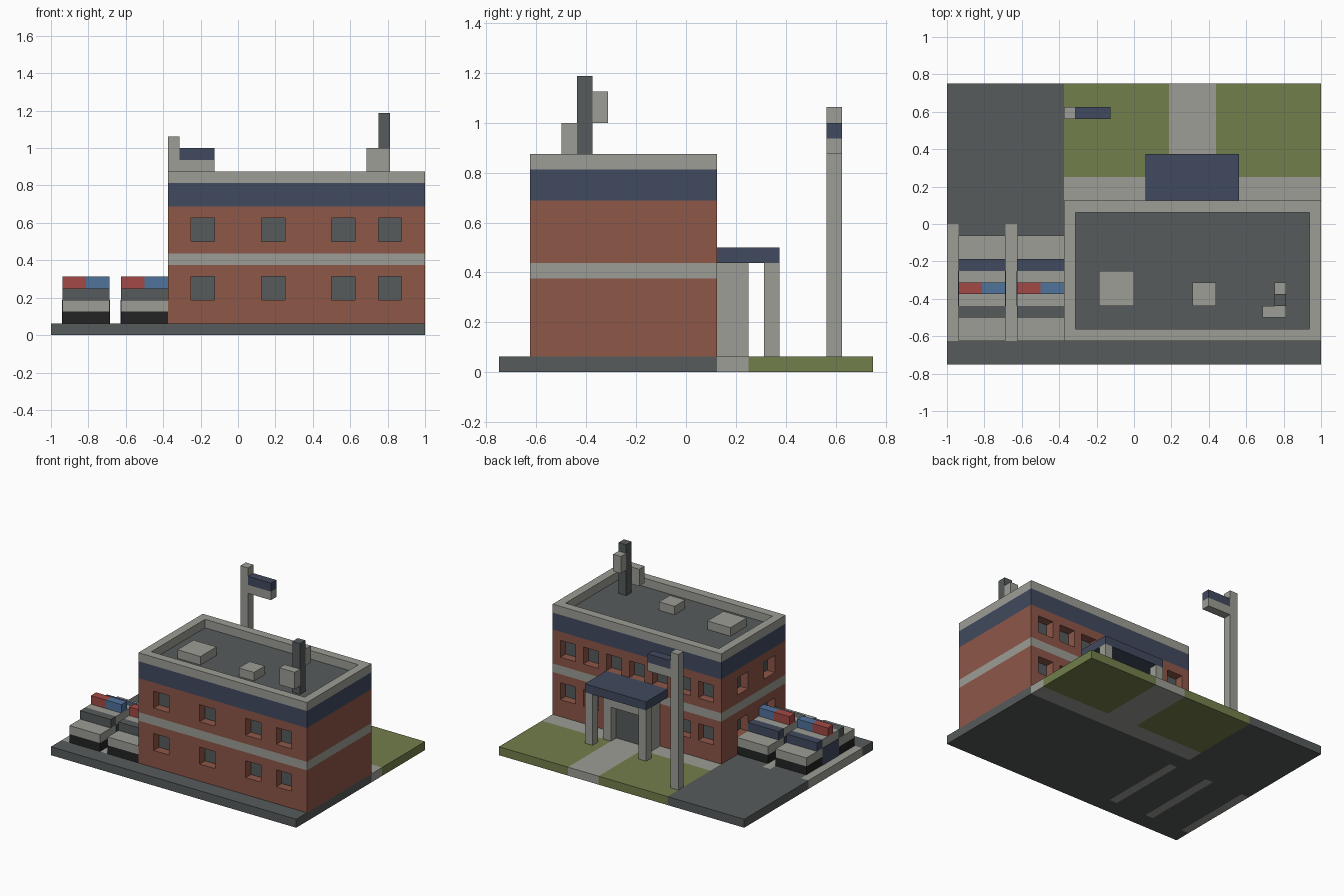
import bpy, bmesh
from mathutils import Vector, Matrix

cube = bpy.data.objects.get("Cube")
if cube:
    bpy.data.objects.remove(cube)

U = 1 / 16  # one block; every size below is counted in blocks


def linear(c):
    return c / 12.92 if c <= 0.04045 else ((c + 0.055) / 1.055) ** 2.4


def material(name, hexcode):
    rgba = [linear(b / 255) for b in bytes.fromhex(hexcode)] + [1]
    m = bpy.data.materials.new(name)
    m.use_nodes = True
    m.diffuse_color = rgba
    m.node_tree.nodes["Principled BSDF"].inputs["Base Color"].default_value = rgba
    return m


brick = material("brick red", "8E5748")
stone = material("light stone", "9C9D95")
dark = material("slate grey", "565B5B")
navy = material("navy blue", "404A5E")
grass = material("grass green", "727E4B")
black = material("tyre black", "232424")
red = material("beacon red", "A34A45")
blue = material("beacon blue", "50739C")


def finish(name, bm, mats):
    me = bpy.data.meshes.new(name)
    bm.to_mesh(me)
    bm.free()
    for m in mats:
        me.materials.append(m)
    ob = bpy.data.objects.new(name, me)
    bpy.context.scene.collection.objects.link(ob)
    return ob


def box(name, mat, x, y, z):
    """Box from (min, max) ranges in blocks."""
    bm = bmesh.new()
    size = [(r[1] - r[0]) * U for r in (x, y, z)]
    mid = [(r[1] + r[0]) * U / 2 for r in (x, y, z)]
    bmesh.ops.create_cube(bm, size=1, matrix=Matrix.Translation(mid) @ Matrix.Diagonal((*size, 1)))
    return finish(name, bm, [mat])


# Ground slab, coloured through its full thickness
def ground_index(x, y):
    if x > -6 and y > 4:
        return 1 if 3 < x < 7 else 2
    if x > -6 and y > 2:
        return 1
    stripe = any(s < x < s + 1 for s in (-16, -11, -6))
    return 1 if stripe and -10 < y < 0 else 0


bm = bmesh.new()
bmesh.ops.create_grid(bm, x_segments=32, y_segments=24, size=1,
                      matrix=Matrix.Translation((0, 0, U)) @ Matrix.Diagonal((1, 0.75, 1, 1)))
for f in bm.faces:
    c = f.calc_center_median() / U
    f.material_index = ground_index(c.x, c.y)
ground = finish("ground", bm, [dark, stone, grass])
solid = ground.modifiers.new("thickness", "SOLIDIFY")
solid.thickness = U
solid.offset = -1

# Walls: horizontal bands with recessed windows
LEVELS = [1, 3, 5, 6, 7, 8, 10, 11, 13]
LOWER, UPPER = 3, 8


def wall(name, start, along, length, lower, upper):
    start, along, up = Vector(start), Vector(along), Vector((0, 0, 1))
    inward = up.cross(along)
    cuts = {0, length}
    for u in lower + upper:
        cuts |= {u, u + 2}
    cuts = sorted(cuts)
    bm = bmesh.new()

    def quad(points, index):
        f = bm.faces.new([bm.verts.new(p * U) for p in points])
        f.material_index = index

    for z0, z1 in zip(LEVELS, LEVELS[1:]):
        band = 1 if z0 == 6 else 2 if z0 == 11 else 0
        for u0, u1 in zip(cuts, cuts[1:]):
            ring = [start + along * u + up * z for u, z in ((u0, z0), (u1, z0), (u1, z1), (u0, z1))]
            if (z0 == LOWER and u0 in lower) or (z0 == UPPER and u0 in upper):
                back = [p + inward for p in ring]
                quad(back, 3)
                for i in range(4):
                    j = (i + 1) % 4
                    quad([ring[i], ring[j], back[j], back[i]], 0)
            else:
                quad(ring, band)
    bmesh.ops.remove_doubles(bm, verts=bm.verts, dist=0.0001)
    finish(name, bm, [brick, stone, navy, dark])


front = [2, 8, 14, 18]
wall("front_wall", (-6, -10, 0), (1, 0, 0), 22, front, front)
wall("back_wall", (16, 2, 0), (-1, 0, 0), 22, [1, 4, 16, 19], list(range(1, 20, 3)))
wall("right_wall", (-6, 2, 0), (0, -1, 0), 12, [3, 8], [3, 8])
wall("left_wall", (16, -10, 0), (0, 1, 0), 12, [], [])

# Roof and parapet
box("roof", dark, (-5, 15), (-9, 1), (12, 13))
for name, y in (("front", (-10, -9)), ("back", (1, 2))):
    box(name + "_parapet", stone, (-6, 16), y, (13, 14))
for name, x in (("right", (-6, -5)), ("left", (15, 16))):
    box(name + "_parapet", stone, x, (-9, 1), (13, 14))

# Roof equipment
box("large_roof_unit", stone, (-3, 0), (-7, -4), (13, 14))
box("small_roof_unit", stone, (5, 7), (-7, -5), (13, 14))
box("antenna_mast", dark, (12, 13), (-7, -6), (13, 19))
box("front_antenna_panel", stone, (11, 13), (-8, -7), (14, 16))
box("back_antenna_panel", stone, (12, 13), (-6, -5), (16, 18))

# Entrance with canopy
box("canopy", navy, (1, 9), (2, 6), (7, 8))
for side, post, jamb in (("right", 1, 2), ("left", 8, 7)):
    box(side + "_canopy_post", stone, (post, post + 1), (5, 6), (1, 7))
    box(side + "_door_jamb", stone, (jamb, jamb + 1), (2, 4), (1, 7))
box("door_lintel", stone, (3, 7), (2, 4), (5, 7))
box("door", dark, (3, 7), (2, 3), (1, 5))

# Sign post
box("sign_post", stone, (-6, -5), (9, 10), (1, 17))
box("sign_upper", navy, (-5, -2), (9, 10), (15, 16))
box("sign_lower", stone, (-5, -2), (9, 10), (14, 15))

# Parked cars
for tag, x in (("outer", -15), ("inner", -10)):
    name = tag + "_car_"
    wide = (x, x + 4)
    box(name + "chassis", black, wide, (-10, -1), (1, 2))
    box(name + "body", stone, wide, (-10, -1), (2, 3))
    box(name + "windscreen", dark, wide, (-8, -7), (3, 4))
    box(name + "cabin", stone, wide, (-7, -4), (3, 4))
    box(name + "rear_window", navy, wide, (-4, -3), (3, 4))
    box(name + "red_beacon", red, (x, x + 2), (-6, -5), (4, 5))
    box(name + "blue_beacon", blue, (x + 2, x + 4), (-6, -5), (4, 5))
    for side, dx in (("right", x), ("left", x + 4)):
        box(name + side + "_door", navy, (dx - 0.04, dx + 0.04), (-7, -4), (1, 3))
